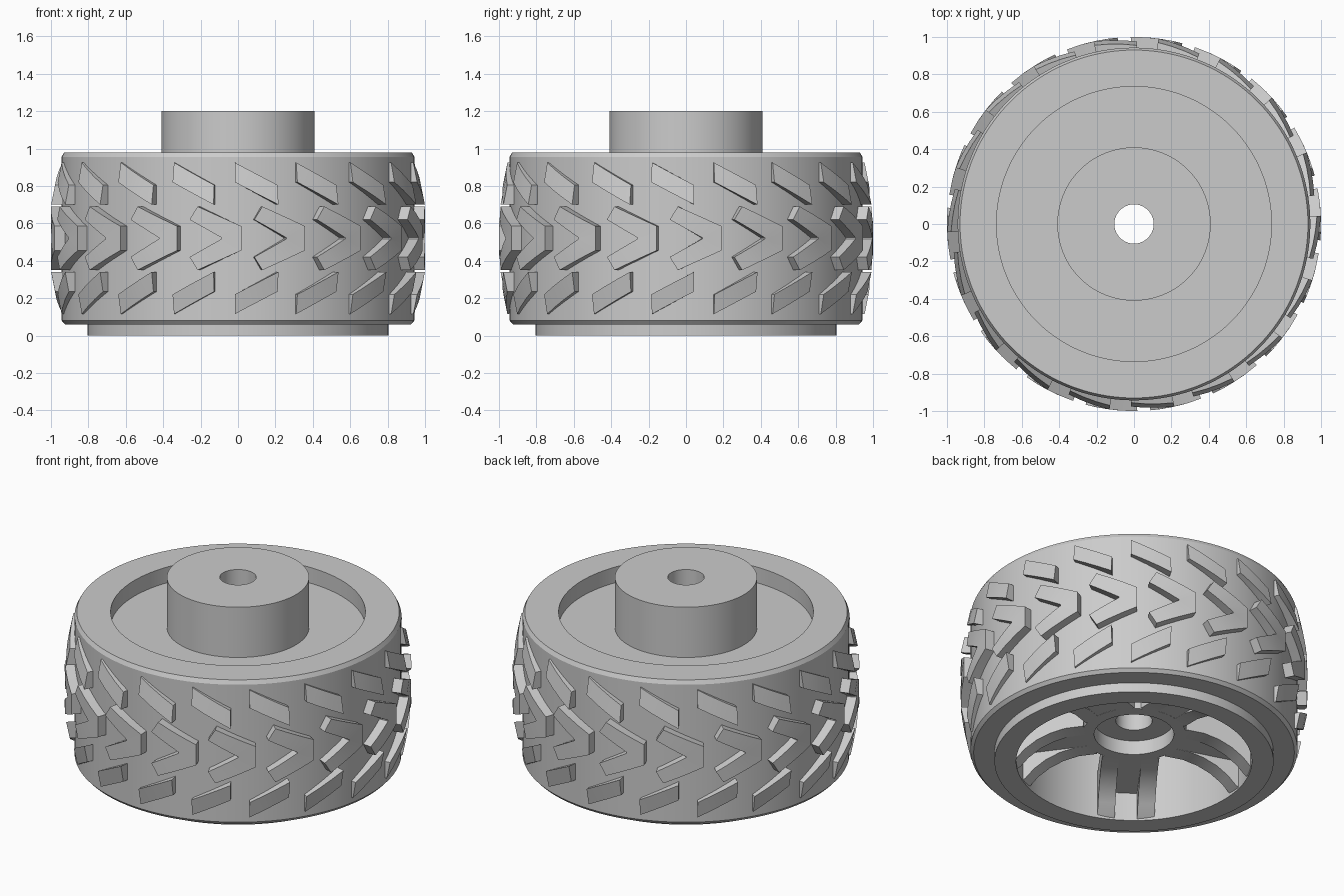
import bpy
import bmesh
from math import sin, cos, pi, radians

cube = bpy.data.objects.get("Cube")
if cube:
    bpy.data.objects.remove(cube, do_unlink=True)

grey = bpy.data.materials.new("plain_grey")
grey.use_nodes = True
grey.diffuse_color = (0.6, 0.6, 0.6, 1)
grey.node_tree.nodes["Principled BSDF"].inputs["Base Color"].default_value = (0.6, 0.6, 0.6, 1)

MID = 0.52  # height of the tread centre line


def finish(bm, name):
    bmesh.ops.recalc_face_normals(bm, faces=bm.faces[:])
    mesh = bpy.data.meshes.new(name)
    bm.to_mesh(mesh)
    bm.free()
    mesh.materials.append(grey)
    for poly in mesh.polygons:
        poly.use_smooth = True
    mesh.set_sharp_from_angle(angle=radians(25))
    obj = bpy.data.objects.new(name, mesh)
    bpy.context.collection.objects.link(obj)
    return obj


def lathe(name, profile, steps=128):
    """Spin an (r, z) profile around the axle."""
    bm = bmesh.new()
    rings = [[bm.verts.new((r * cos(2 * pi * i / steps), r * sin(2 * pi * i / steps), z))
              for i in range(steps)] for r, z in profile]
    for a, b in zip(rings, rings[1:]):
        for i in range(steps):
            j = (i + 1) % steps
            bm.faces.new((a[i], a[j], b[j], b[i]))
    return finish(bm, name)


def on_wheel(r, degrees, z):
    return (r * cos(radians(degrees)), r * sin(radians(degrees)), z)


def tread_radius(z):
    return 1.0 - 0.2 * max(0, abs(z - MID) - 0.18)


def add_block(bm, inner, outer, turn, cuts=3):
    """Raised block between two paths of (degrees, z), wrapped on the tyre."""
    def refine(path):
        pts = [(p[0] + (q[0] - p[0]) * k / cuts, p[1] + (q[1] - p[1]) * k / cuts)
               for p, q in zip(path, path[1:]) for k in range(cuts)]
        return pts + [path[-1]]
    sections = []
    for (a, za), (b, zb) in zip(refine(inner), refine(outer)):
        corners = [(0.93, a, za), (tread_radius(za), a, za),
                   (tread_radius(zb), b, zb), (0.93, b, zb)]
        sections.append([bm.verts.new(on_wheel(r, t + turn, z)) for r, t, z in corners])
    for s, t in zip(sections, sections[1:]):
        for i in range(4):
            j = (i + 1) % 4
            bm.faces.new((s[i], s[j], t[j], t[i]))
    bm.faces.new(sections[0])
    bm.faces.new(sections[-1])


def add_bar(bm, side, y0, y1, degrees):
    """Extrude an (r, z) side outline from y0 to y1, then turn it about the axle."""
    c, s = cos(radians(degrees)), sin(radians(degrees))
    ends = [[bm.verts.new((r * c - y * s, r * s + y * c, z)) for r, z in side] for y in (y0, y1)]
    bm.faces.new(ends[0])
    bm.faces.new(ends[1])
    for i in range(len(side)):
        j = (i + 1) % len(side)
        bm.faces.new((ends[0][i], ends[0][j], ends[1][j], ends[1][i]))


# Tyre carcass with bevelled shoulders
lathe("tyre", [(0.805, 0.06), (0.925, 0.06), (0.943, 0.08), (0.943, 0.955),
               (0.93, 0.98), (0.735, 0.98), (0.735, 0.88)])

# Rim, back plate and axle hub in one turned section
lathe("rim_and_hub", [(0.735, 0.88), (0.41, 0.88), (0.41, 1.2), (0.105, 1.2),
                      (0.105, 0.27), (0.23, 0.27), (0.23, 0.18), (0.30, 0.18),
                      (0.30, 0.80), (0.68, 0.80), (0.68, 0.0), (0.805, 0.0), (0.805, 0.06)])

# Five double spokes: curved ridges either side of a flat web
ridge = [(0.26, 0.18), (0.37, 0.18), (0.46, 0.16), (0.54, 0.125), (0.61, 0.075),
         (0.66, 0.02), (0.69, 0.003), (0.69, 0.30), (0.26, 0.30)]
web = [(0.26, 0.181), (0.69, 0.181), (0.69, 0.30), (0.26, 0.30)]
bm = bmesh.new()
for k in range(5):
    angle = 18 + 72 * k
    add_bar(bm, web, -0.07, 0.07, angle)
    for y0, y1 in ((-0.165, -0.065), (0.065, 0.165)):
        add_bar(bm, ridge, y0, y1, angle)
finish(bm, "spokes")

# Centre chevrons and slanted shoulder blocks, eighteen of each
chevrons = bmesh.new()
shoulders = bmesh.new()
for k in range(18):
    turn = 5 + 20 * k
    add_block(chevrons,
              [(-10, MID + 0.10), (0, MID + 0.003), (0, MID - 0.003), (-10, MID - 0.10)],
              [(-7.5, MID + 0.17), (6, MID + 0.065), (6, MID - 0.065), (-7.5, MID - 0.17)], turn)
    for side in (1, -1):
        add_block(shoulders,
                  [(4, MID + side * 0.30), (17.5, MID + side * 0.18)],
                  [(4, MID + side * 0.405), (17.5, MID + side * 0.285)], turn)
finish(chevrons, "chevron_treads")
finish(shoulders, "shoulder_treads")
